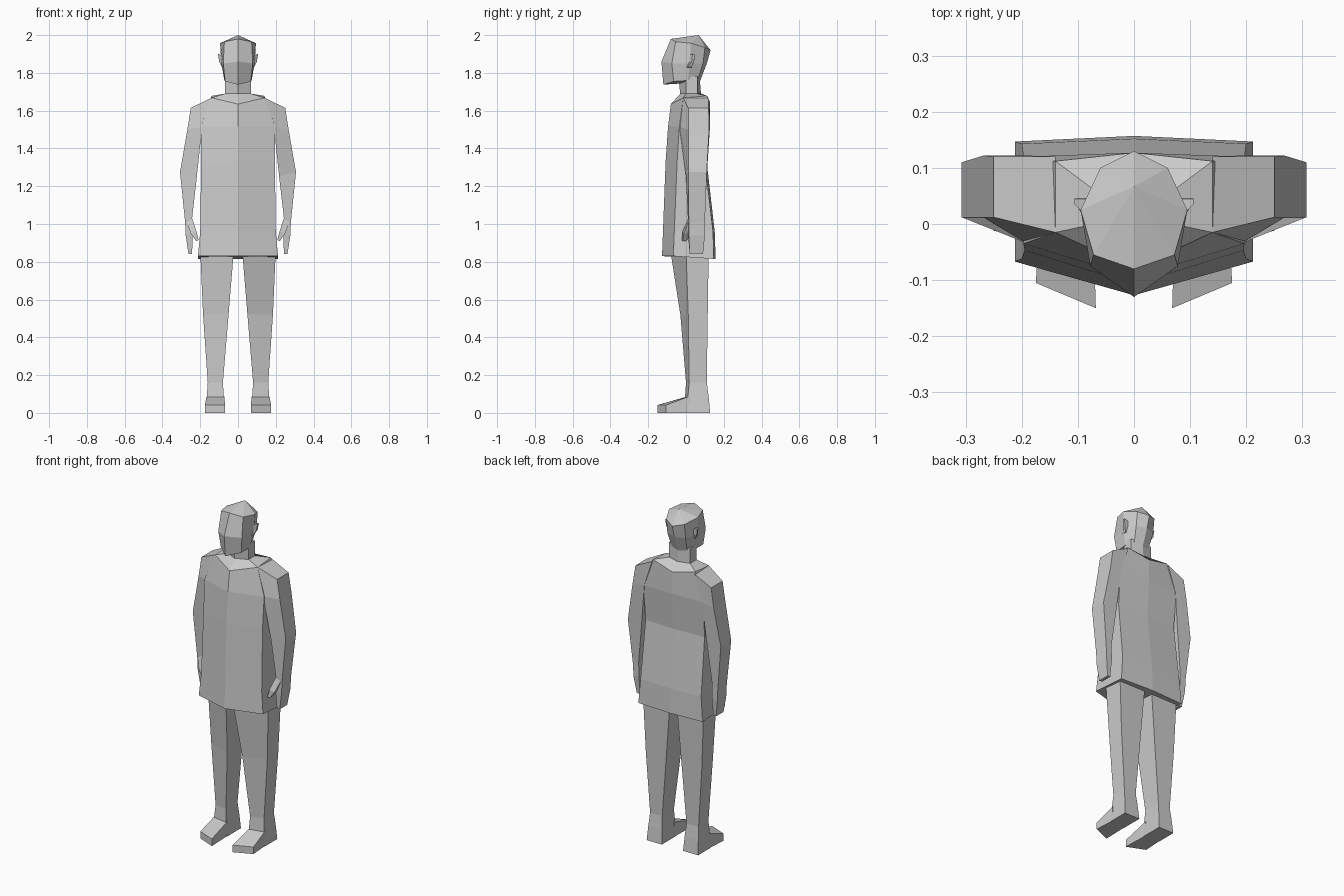
import bpy
import bmesh

default_cube = bpy.data.objects.get("Cube")
if default_cube:
    bpy.data.objects.remove(default_cube, do_unlink=True)

# One plain material for the whole figure
grey = bpy.data.materials.new("plain_grey")
grey.use_nodes = True
colour = (0.6, 0.6, 0.6, 1)
grey.diffuse_color = colour
grey.node_tree.nodes["Principled BSDF"].inputs["Base Color"].default_value = colour


def loft(name, rings, closed=True):
    """Skin a stack of rings, cap both ends and mirror the result across x.

    An open loft is half of a centred part, with its first and last
    points lying on the mirror plane.
    """
    bm = bmesh.new()
    loops = [[bm.verts.new(point) for point in ring] for ring in rings]
    count = len(rings[0])
    for lower, upper in zip(loops, loops[1:]):
        for i in range(count if closed else count - 1):
            j = (i + 1) % count
            bm.faces.new((lower[i], lower[j], upper[j], upper[i]))
    bm.faces.new(loops[0][::-1])
    bm.faces.new(loops[-1])
    bmesh.ops.remove_doubles(bm, verts=bm.verts, dist=0.0005)
    bmesh.ops.recalc_face_normals(bm, faces=bm.faces)
    mesh = bpy.data.meshes.new(name)
    bm.to_mesh(mesh)
    bm.free()
    mesh.materials.append(grey)
    part = bpy.data.objects.new(name, mesh)
    bpy.context.scene.collection.objects.link(part)
    mirror = part.modifiers.new("both_sides", "MIRROR")
    mirror.use_axis = (True, False, False)
    mirror.use_clip = not closed
    return part


def trunk_ring(height, front, width, side_front, side_back, back, rise=0, back_rise=0):
    """Half cross-section, from the front centre round to the back centre."""
    return [
        (0, front, height),
        (width, side_front, height + rise),
        (width, side_back, height + rise + back_rise),
        (0, back, height + back_rise),
    ]


def limb_ring(inner, outer, inner_front, outer_front, back, inner_z, outer_z):
    """Four-sided limb section with a slanted front."""
    return [
        (inner, inner_front, inner_z),
        (outer, outer_front, outer_z),
        (outer, back, outer_z),
        (inner, back, inner_z),
    ]


# Long coat, from the hem up to the base of the neck
loft("coat", [
    trunk_ring(0.83, -0.127, 0.212, -0.067, 0.147, 0.157, back_rise=-0.015),
    trunk_ring(0.96, -0.122, 0.2, -0.062, 0.143, 0.152),
    trunk_ring(1.33, -0.108, 0.195, -0.047, 0.103, 0.113, back_rise=-0.03),
    trunk_ring(1.515, -0.095, 0.197, -0.035, 0.12, 0.127),
    trunk_ring(1.635, -0.08, 0.14, -0.015, 0.112, 0.127, rise=0.033, back_rise=0.01),
    trunk_ring(1.69, -0.03, 0.07, 0, 0.06, 0.08),
], closed=False)

# Neck
loft("neck", [
    trunk_ring(1.68, -0.03, 0.07, 0, 0.06, 0.08),
    trunk_ring(1.78, -0.04, 0.07, 0, 0.06, 0.072),
], closed=False)

# Head with a centre ridge down the face and a pointed crown
crown = (0, 0.067, 2)
loft("head", [
    [(0, -0.12, 1.738), (0.068, -0.065, 1.755), (0.072, 0.01, 1.76),
     (0.05, 0.06, 1.755), (0, 0.072, 1.75)],
    [(0, -0.13, 1.86), (0.078, -0.075, 1.85), (0.088, 0.02, 1.85),
     (0.06, 0.09, 1.85), (0, 0.11, 1.85)],
    [(0, -0.08, 1.98), (0.072, -0.055, 1.965), (0.095, 0.025, 1.957),
     (0.06, 0.1, 1.935), (0, 0.13, 1.92)],
    [crown] * 5,
], closed=False)

# Ears flare outward toward the back
loft("ears", [
    limb_ring(0.07, 0.085, 0.01, 0.005, 0.03, 1.825, 1.83),
    limb_ring(0.07, 0.1, 0, 0.03, 0.043, 1.86, 1.86),
    limb_ring(0.07, 0.106, 0, 0.035, 0.045, 1.89, 1.9),
])

# Sleeves running into flat hands
loft("arms", [
    limb_ring(0.14, 0.25, -0.015, 0.012, 0.12, 1.668, 1.615),
    limb_ring(0.19, 0.268, -0.035, 0.012, 0.122, 1.515, 1.5),
    limb_ring(0.218, 0.307, 0, 0.012, 0.11, 1.25, 1.275),
    limb_ring(0.243, 0.28, 0.01, 0.015, 0.1, 1.03, 1.01),
    limb_ring(0.24, 0.277, 0.01, 0.015, 0.1, 0.95, 0.94),
    limb_ring(0.243, 0.262, 0.02, 0.02, 0.09, 0.84, 0.84),
])

loft("thumbs", [
    limb_ring(0.242, 0.272, 0.012, 0.012, 0.05, 1.03, 1.01),
    limb_ring(0.22, 0.25, -0.018, -0.012, 0.03, 0.96, 0.95),
    limb_ring(0.208, 0.222, -0.022, -0.018, 0, 0.915, 0.91),
])

# Trouser legs down to the heels
loft("legs", [
    limb_ring(0.022, 0.2, -0.083, 0, 0.12, 0.86, 0.86),
    limb_ring(0.05, 0.185, -0.03, 0.012, 0.115, 0.52, 0.52),
    limb_ring(0.08, 0.16, 0, 0.017, 0.11, 0.16, 0.16),
    limb_ring(0.075, 0.165, -0.005, 0.01, 0.12, 0.085, 0.085),
    limb_ring(0.07, 0.17, -0.005, 0.01, 0.128, 0, 0),
])

# Front of the shoes, with the toe cut at a slant
def shoe_section(inner, outer, inner_y, outer_y, top):
    return [(inner, inner_y, 0), (outer, outer_y, 0),
            (outer, outer_y, top), (inner, inner_y, top)]


loft("shoes", [
    shoe_section(0.073, 0.167, 0.01, 0.02, 0.088),
    shoe_section(0.068, 0.175, -0.15, -0.105, 0.042),
])
